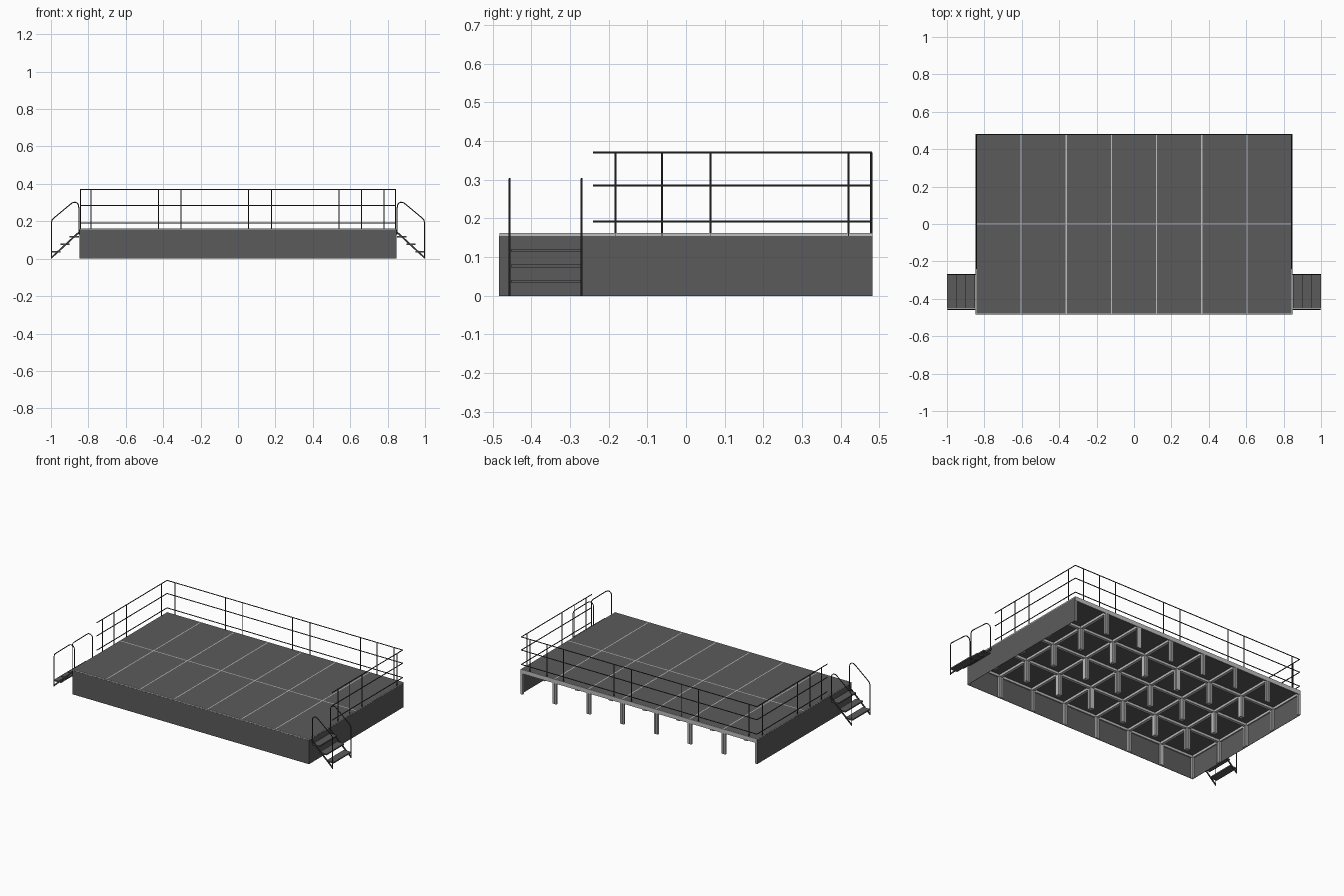
import bpy, bmesh
from mathutils import Vector

if "Cube" in bpy.data.objects:
    bpy.data.objects.remove(bpy.data.objects["Cube"], do_unlink=True)


def material(name, value):
    m = bpy.data.materials.new(name)
    m.use_nodes = True
    colour = (value, value, value, 1)
    m.diffuse_color = colour
    m.node_tree.nodes["Principled BSDF"].inputs["Base Color"].default_value = colour
    return m


GREY = material("stage grey", 0.105)
ALUMINIUM = material("light aluminium", 0.52)
STEEL = material("dark steel", 0.045)


def boxes(name, spans, mat):
    """One object from boxes given as (low corner, high corner)."""
    bm = bmesh.new()
    for lo, hi in spans:
        lo, hi = Vector(lo), Vector(hi)
        verts = bmesh.ops.create_cube(bm, size=1)["verts"]
        for v in verts:
            v.co = (lo + hi) / 2 + v.co * (hi - lo)
    mesh = bpy.data.meshes.new(name)
    bm.to_mesh(mesh)
    bm.free()
    mesh.materials.append(mat)
    ob = bpy.data.objects.new(name, mesh)
    bpy.context.collection.objects.link(ob)
    return ob


def tubes(name, paths, radius):
    """One mesh of round tubes following polylines."""
    curve = bpy.data.curves.new(name, "CURVE")
    curve.dimensions = "3D"
    curve.bevel_depth = radius
    curve.bevel_resolution = 2
    curve.use_fill_caps = True
    for path in paths:
        s = curve.splines.new("POLY")
        s.points.add(len(path) - 1)
        for p, co in zip(s.points, path):
            p.co = (*co, 1)
    curve.materials.append(STEEL)
    ob = bpy.data.objects.new(name, curve)
    bpy.context.collection.objects.link(ob)
    bpy.ops.object.select_all(action="DESELECT")
    ob.select_set(True)
    bpy.context.view_layer.objects.active = ob
    bpy.ops.object.convert(target="MESH")
    bpy.ops.object.shade_smooth_by_angle()


HX, HY, TOP = 0.8455, 0.4825, 0.162
COLS, PLATE_ROWS, FRAME_ROWS = 7, 2, 4
W = 2 * HX / COLS


def cells(rows):
    """Low and high corners of a grid of deck cells."""
    d = 2 * HY / rows
    for i in range(COLS):
        for j in range(rows):
            x, y = -HX + i * W, -HY + j * d
            yield x, y, x + W, y + d


# Deck plates, with light seams between and around them
SEAM = 0.003
boxes("deck_plates", [((x0 + SEAM, y0 + SEAM, TOP - 0.012), (x1 - SEAM, y1 - SEAM, TOP))
                      for x0, y0, x1, y1 in cells(PLATE_ROWS)], GREY)
seams = []
for x0, y0, x1, y1 in cells(PLATE_ROWS):
    for x in (x0, x1 - SEAM):
        seams.append(((x, y0, TOP - 0.008), (x + SEAM, y1, TOP)))
    for y in (y0, y1 - SEAM):
        seams.append(((x0 + SEAM, y, TOP - 0.008), (x1 - SEAM, y + SEAM, TOP)))
boxes("deck_seams", seams, ALUMINIUM)

# Frame under the deck: beams round each cell and a leg in each corner
BEAM, LEG, INSET = 0.009, 0.012, 0.0015
ZB, ZT = TOP - 0.027, TOP - 0.008
frames, legs = [], []
for x0, y0, x1, y1 in cells(FRAME_ROWS):
    for y in (y0, y1 - BEAM):
        frames.append(((x0, y, ZB), (x1, y + BEAM, ZT)))
    for x in (x0, x1 - BEAM):
        frames.append(((x, y0 + BEAM, ZB), (x + BEAM, y1 - BEAM, ZT)))
    for x in (x0 + INSET, x1 - INSET - LEG):
        for y in (y0 + INSET, y1 - INSET - LEG):
            legs.append(((x, y, 0), (x + LEG, y + LEG, ZB + 0.005)))
boxes("deck_frames", frames, ALUMINIUM)
boxes("deck_legs", legs, ALUMINIUM)

# Skirts on the front and both sides, open at the back
OUT, SKIRT_TOP = 0.001, 0.155
boxes("front_skirt", [((-HX - OUT, -HY - OUT, 0), (HX + OUT, -HY + OUT, SKIRT_TOP))], GREY)
for side, s in (("left", 1), ("right", -1)):
    boxes(side + "_skirt", [((s * HX - OUT, -HY + OUT, 0), (s * HX + OUT, HY, SKIRT_TOP))], GREY)

# Guard rails: three horizontal tubes with posts
R = 0.0028
LEVELS = (0.192, 0.285, 0.37)
RX, RY, FRONT_END = 0.843, 0.479, -0.24
back = [[(-RX, RY, z), (RX, RY, z)] for z in LEVELS]
for x in (-0.785, -0.425, -0.305, 0.055, 0.18, 0.54, 0.66, 0.78):
    back.append([(x, RY, 0.14), (x, RY, LEVELS[-1])])
tubes("back_guard_rail", back, R)
for side, s in (("left", 1), ("right", -1)):
    rail = [[(s * RX, FRONT_END, z), (s * RX, RY, z)] for z in LEVELS]
    for y in (-0.182, -0.062, 0.063, 0.42):
        rail.append([(s * RX, y, 0.14), (s * RX, y, LEVELS[-1])])
    tubes(side + "_guard_rail", rail, R)

# Side stairs: treads, sloping stringers and bent handrails
YA, YB = -0.456, -0.27
HANDRAIL = [(0.997, 0), (0.997, 0.195), (0.993, 0.208), (0.985, 0.217), (0.895, 0.292),
            (0.882, 0.301), (0.87, 0.302), (0.859, 0.297), (0.853, 0.287), (0.851, 0.272),
            (0.851, 0.13)]
for side, s in (("left", 1), ("right", -1)):
    treads = []
    for k in range(3):
        inner, z = 0.95 - 0.05 * k, 0.041 + 0.04 * k
        a, b = sorted((s * inner, s * (inner + 0.05)))
        treads.append(((a, YA + 0.003, z - 0.008), (b, YB - 0.003, z)))
    boxes(side + "_stair_treads", treads, GREY)
    tubes(side + "_stair_handrails",
          [[(s * x, y, z) for x, z in HANDRAIL] for y in (YA, YB)], R)
    # Stringers are sheared boxes
    ob = boxes(side + "_stair_stringers",
               [((-1, y - 0.002, 0), (1, y + 0.002, 0.012)) for y in (YA, YB)], STEEL)
    for v in ob.data.vertices:
        t = (v.co.x * s + 1) / 2
        v.co.x = s * (0.847 + 0.15 * t)
        v.co.z += 0.138 * (1 - t)
